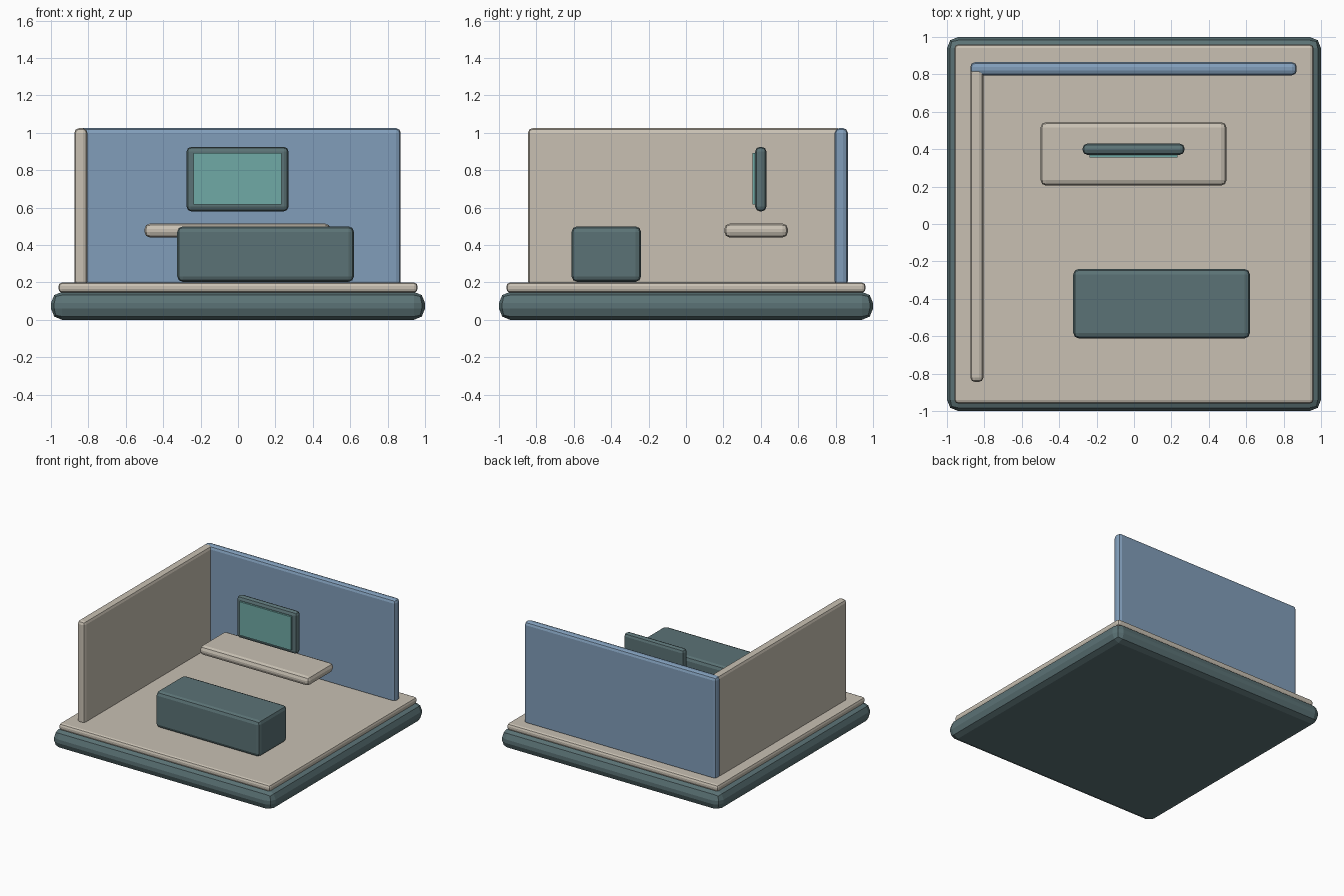
import bpy

if "Cube" in bpy.data.objects:
    bpy.data.objects.remove(bpy.data.objects["Cube"])


def material(name, color):
    m = bpy.data.materials.new(name)
    m.diffuse_color = (*color, 1)
    m.use_nodes = True
    m.node_tree.nodes["Principled BSDF"].inputs["Base Color"].default_value = m.diffuse_color
    return m


slate = material("dark slate", (0.105, 0.17, 0.18))
beige = material("warm beige", (0.58, 0.53, 0.45))
blue = material("dusty blue", (0.22, 0.34, 0.49))
teal = material("screen teal", (0.16, 0.40, 0.38))


def box(name, x, y, z, mat, bevel):
    """Bevelled box from (min, max) ranges on each axis."""
    bpy.ops.mesh.primitive_cube_add(size=1)
    ob = bpy.context.object
    ob.name = name
    ob.location = [(a + b) / 2 for a, b in (x, y, z)]
    ob.scale = [b - a for a, b in (x, y, z)]
    bpy.ops.object.transform_apply(location=False, rotation=False, scale=True)
    ob.data.materials.append(mat)
    if bevel:
        mod = ob.modifiers.new("bevel", "BEVEL")
        mod.width = bevel
        mod.segments = 2
    return ob


# Base and floor
box("base", (-1, 1), (-1, 1), (0, 0.15), slate, 0.06)
box("floor", (-0.96, 0.96), (-0.96, 0.96), (0.145, 0.2), beige, 0.02)

# Two walls of the room
box("back_wall", (-0.875, 0.87), (0.795, 0.865), (0.18, 1.025), blue, 0.025)
box("left_wall", (-0.875, -0.805), (-0.845, 0.835), (0.18, 1.025), beige, 0.025)

# Desk top and seat block
box("desk_top", (-0.5, 0.495), (0.205, 0.545), (0.44, 0.515), beige, 0.03)
box("bench", (-0.325, 0.62), (-0.612, -0.24), (0.203, 0.5), slate, 0.03)

# Monitor with its screen
box("monitor", (-0.275, 0.27), (0.37, 0.43), (0.58, 0.925), slate, 0.025)
box("screen", (-0.237, 0.233), (0.355, 0.375), (0.617, 0.892), teal, 0)
